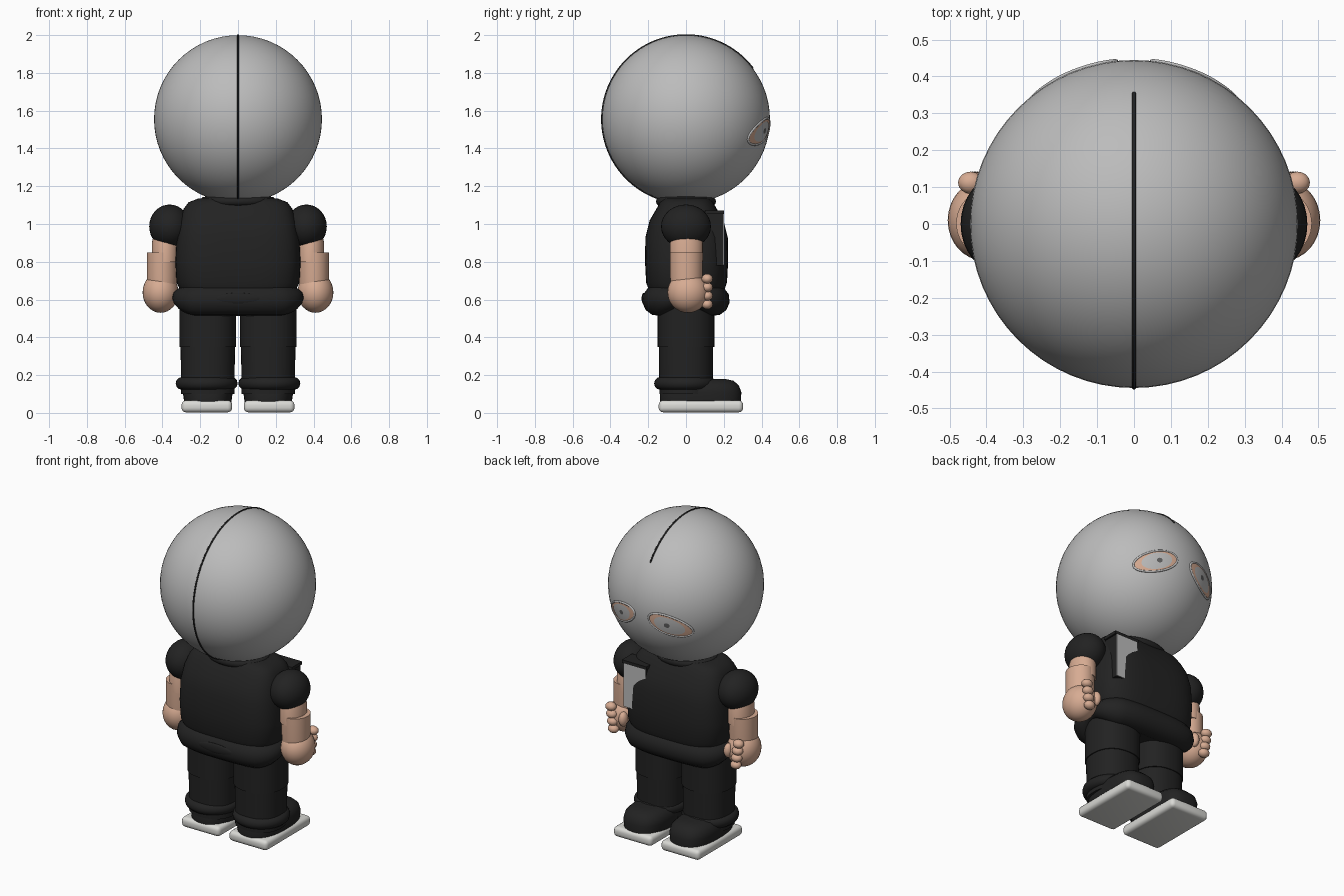
import bpy, bmesh, math
from mathutils import Vector, Matrix

cube = bpy.data.objects.get("Cube")
if cube:
    bpy.data.objects.remove(cube)


def material(name, r, g, b):
    m = bpy.data.materials.new(name)
    m.use_nodes = True
    m.diffuse_color = (r, g, b, 1)
    node = next(n for n in m.node_tree.nodes if n.type == 'BSDF_PRINCIPLED')
    node.inputs["Base Color"].default_value = (r, g, b, 1)
    return m


BLACK = material("black cloth", .016, .016, .016)
GREY = material("mask grey", .5, .5, .5)
SKIN = material("skin", .68, .41, .29)
WHITE = material("off white", .7, .7, .67)
DARK = material("dark grey", .12, .12, .12)


def finish(name, bm, mat, angle=40):
    bmesh.ops.recalc_face_normals(bm, faces=bm.faces)
    me = bpy.data.meshes.new(name)
    bm.to_mesh(me)
    bm.free()
    me.materials.append(mat)
    ob = bpy.data.objects.new(name, me)
    bpy.context.collection.objects.link(ob)
    bpy.context.view_layer.objects.active = ob
    ob.select_set(True)
    bpy.ops.object.shade_smooth_by_angle(angle=math.radians(angle))
    ob.select_set(False)
    return ob


def ball(name, loc, size, mat, seg=32):
    bm = bmesh.new()
    mtx = Matrix.Translation(loc) @ Matrix.Diagonal((*size, 1))
    bmesh.ops.create_uvsphere(bm, u_segments=seg, v_segments=seg // 2, radius=1, matrix=mtx)
    return finish(name, bm, mat)


def box(name, lo, hi, mat, bevel=0.0):
    bm = bmesh.new()
    lo, hi = Vector(lo), Vector(hi)
    mtx = Matrix.Translation((lo + hi) / 2) @ Matrix.Diagonal((*(hi - lo), 1))
    bmesh.ops.create_cube(bm, size=1, matrix=mtx)
    if bevel:
        bmesh.ops.bevel(bm, geom=bm.edges[:], offset=bevel, segments=4, profile=.5, affect='EDGES')
    return finish(name, bm, mat)


def ellipse(t, rx, ry, power):
    """Point on a superellipse; a higher power is boxier."""
    c, s = math.cos(t), math.sin(t)
    return (math.copysign(abs(c) ** (2 / power), c) * rx,
            math.copysign(abs(s) ** (2 / power), s) * ry)


def loft(name, center, rings, mat, power=2, seg=48):
    """Stack rings of (z, half width, half depth) around a vertical axis."""
    bm = bmesh.new()
    rows = []
    for z, rx, ry in rings:
        pts = [ellipse(math.tau * i / seg, rx, ry, power) for i in range(seg)]
        rows.append([bm.verts.new((center[0] + x, center[1] + y, z)) for x, y in pts])
    for a, b in zip(rows, rows[1:]):
        for i in range(seg):
            j = (i + 1) % seg
            bm.faces.new((a[i], a[j], b[j], b[i]))
    bm.faces.new(rows[0])
    bm.faces.new(rows[-1])
    return finish(name, bm, mat)


def tube(name, points, mat, depth, cyclic=True):
    """Round tube along points of (x, y, z, radius factor)."""
    cu = bpy.data.curves.new(name, 'CURVE')
    cu.dimensions = '3D'
    cu.bevel_depth = depth
    cu.bevel_resolution = 4
    cu.use_fill_caps = True
    sp = cu.splines.new('POLY')
    sp.points.add(len(points) - 1)
    for p, (x, y, z, r) in zip(sp.points, points):
        p.co = (x, y, z, 1)
        p.radius = r
    sp.use_cyclic_u = cyclic
    sp.use_smooth = True
    cu.materials.append(mat)
    ob = bpy.data.objects.new(name, cu)
    bpy.context.collection.objects.link(ob)
    return ob


def ring(name, center, rx, ry, depth, mat):
    pts = [(*ellipse(math.tau * i / 40, rx, ry, 2), 0, 1) for i in range(40)]
    ob = tube(name, pts, mat, depth)
    ob.location = center
    return ob


# Head
HEAD, R = Vector((0, 0, 1.555)), .4445
ball("head", HEAD, (R, R, R), GREY, 64)

# Seam over the head
arc = [math.radians(a) for a in range(-163, 55, 3)]
tube("head_seam", [(0, R * math.sin(a), HEAD.z + R * math.cos(a), 1) for a in arc],
     BLACK, .005, False)


# Eyes lying on the head surface
def on_head(side, u, v, radius):
    tilt = math.radians(-20)
    x = .165 + u * math.cos(tilt) - v * math.sin(tilt)
    z = -.065 + u * math.sin(tilt) + v * math.cos(tilt)
    y = math.sqrt(R * R - x * x - z * z)
    return HEAD + Vector((side * x, y, z)) * (radius / R)


def eye_patch(name, side, rx, rz, lift, mat, u0=0.0):
    bm = bmesh.new()
    seg, steps = 32, 6
    rows = []
    for k in range(1, steps + 1):
        pts = [ellipse(math.tau * i / seg, rx * k / steps, rz * k / steps, 2) for i in range(seg)]
        rows.append([bm.verts.new(on_head(side, u0 + u, v, R + lift)) for u, v in pts])
    for a, b in zip(rows, rows[1:]):
        for i in range(seg):
            j = (i + 1) % seg
            bm.faces.new((a[i], a[j], b[j], b[i]))
    bm.faces.new(rows[0])
    finish(name, bm, mat)


for side, tag in ((1, "left"), (-1, "right")):
    eye_patch(f"{tag}_eye_socket", side, .122, .06, .002, SKIN)
    eye_patch(f"{tag}_eyeball", side, .085, .048, .004, GREY)
    eye_patch(f"{tag}_pupil", side, .016, .014, .006, DARK, -.01)
    rim = [ellipse(math.tau * i / 40, .122, .06, 2) for i in range(40)]
    tube(f"{tag}_eye_rim", [(*on_head(side, u, v, R), 1) for u, v in rim], GREY, .006)

# Torso, neck and collar
loft("torso", (0, .003), [(.6, .28, .18), (.65, .305, .2), (.69, .326, .214), (.8, .332, .22),
     (.93, .325, .218), (1.02, .308, .195), (1.08, .288, .16), (1.115, .262, .14),
     (1.135, .21, .12)], BLACK, 3.4, 64)
loft("neck", (0, 0), [(1.08, .18, .14), (1.2, .17, .13)], BLACK)
ring("collar", (0, 0, 1.12), .178, .135, .024, BLACK)

# Hip roll, thicker at the front and back than at the sides
roll = []
for i in range(64):
    t = math.tau * i / 64
    x, y = ellipse(t, .30, .148, 3.2)
    w = min(1, abs(math.sin(t)) * 1.3)
    roll.append((x, y, .617 - .02 * w, .042 + .042 * w))
tube("hip_roll", roll, BLACK, 1)
loft("hips", (0, 0), [(.52, .27, .14), (.66, .29, .17)], BLACK, 3)
ball("hip_fold", (0, -.223, .605), (.12, .012, .03), BLACK)

# Chest panel
box("chest_panel", (.14, .1, .78), (.295, .196, 1.055), BLACK)
box("chest_panel_front", (.142, .195, .782), (.293, .2, 1.053), GREY)
box("chest_panel_top", (.135, .1, 1.053), (.305, .2, 1.072), BLACK)

for s, tag in ((1, "left"), (-1, "right")):
    # Leg, cuff and shoe
    loft(f"{tag}_thigh", (s * .16, 0), [(.35, .15, .15), (.58, .15, .15)], BLACK, 2.3)
    loft(f"{tag}_shin", (s * .16, 0), [(.1, .141, .141), (.36, .144, .144)], BLACK, 2.3)
    ring(f"{tag}_cuff", (s * .166, -.005, .156), .13, .13, .034, BLACK)
    loft(f"{tag}_shoe", (s * .16, .077), [(.055, .125, .214), (.11, .132, .216),
         (.145, .125, .203), (.17, .1, .175), (.18, .06, .13)], BLACK, 2.8)
    box(f"{tag}_sole", (s * .165 - .134, -.145, .003), (s * .165 + .134, .303, .066), WHITE, .024)

    # Sleeve and arm
    ball(f"{tag}_sleeve", (s * .362, 0, .987), (.108, .132, .116), BLACK)
    loft(f"{tag}_upper_arm", (s * .385, .002), [(.8, .071, .087), (.9, .071, .087),
         (.95, .06, .07)], SKIN)
    loft(f"{tag}_forearm", (s * .402, .002), [(.66, .076, .08), (.72, .08, .086),
         (.85, .08, .087)], SKIN)

    # Hand with curled fingers
    ball(f"{tag}_hand", (s * .41, .01, .638), (.095, .108, .108), SKIN)
    for k in range(4):
        ball(f"{tag}_finger_{k + 1}", (s * (.425 + .006 * k), .112, .575 + .045 * k),
             (.034, .03, .026), SKIN, 16)
    ball(f"{tag}_thumb", (s * .365, .1, .645), (.026, .032, .045), SKIN, 16)
